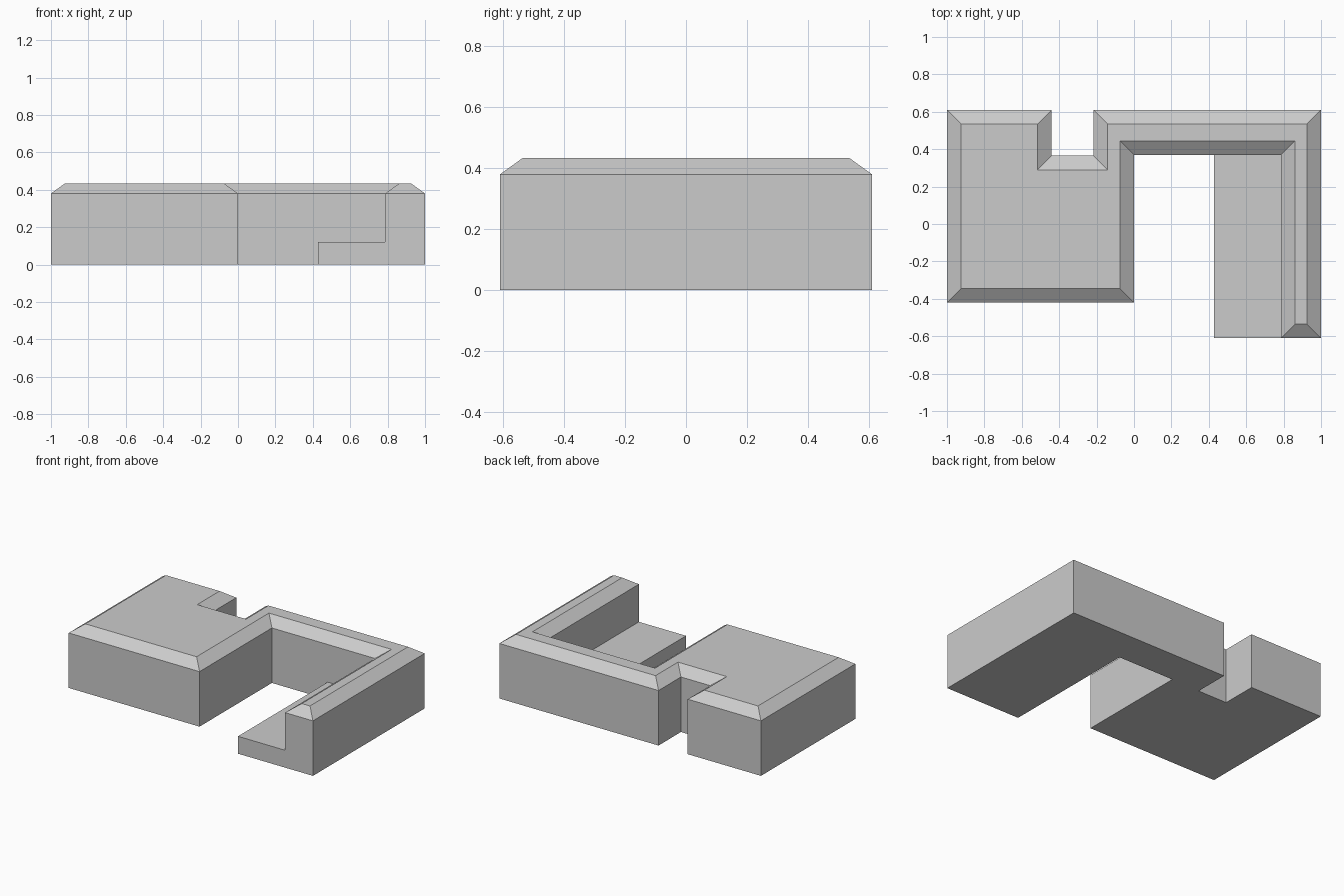
import bpy, bmesh

if "Cube" in bpy.data.objects:
    bpy.data.objects.remove(bpy.data.objects["Cube"])

CHAMFER = 0.075
EAVE, TOP, STEP = 0.38, 0.434, 0.12


def extruded(name, outline, height):
    """Closed prism standing on z = 0; returns the object, its bmesh and top face."""
    bm = bmesh.new()
    base = bm.faces.new([bm.verts.new((x, y, 0)) for x, y in outline])
    res = bmesh.ops.extrude_face_region(bm, geom=[base], use_keep_orig=True)
    top = next(g for g in res["geom"] if isinstance(g, bmesh.types.BMFace))
    for v in top.verts:
        v.co.z = height
    bmesh.ops.recalc_face_normals(bm, faces=bm.faces)
    obj = bpy.data.objects.new(name, bpy.data.meshes.new(name))
    bpy.context.collection.objects.link(obj)
    return obj, bm, top


# Main block: wide left wing, notch at the back, thin back and right walls
outline = [
    (-1, -0.42), (0, -0.42), (0, 0.37), (0.787, 0.37), (0.787, -0.61),
    (1, -0.61), (1, 0.61), (-0.217, 0.61), (-0.217, 0.365),
    (-0.44, 0.365), (-0.44, 0.61), (-1, 0.61),
]
block, bm, top = extruded("building_block", outline, EAVE)

# Chamfered top rim
bmesh.ops.inset_region(bm, faces=[top], thickness=CHAMFER,
                       use_even_offset=True, use_boundary=True)
for v in top.verts:
    v.co.z = TOP
bm.to_mesh(block.data)
bm.free()

# Low step along the inside of the right wall, merged into the block
step, bm, _ = extruded("low_step", [(0.427, -0.61), (0.85, -0.61),
                                    (0.85, 0.42), (0.427, 0.42)], STEP)
bm.to_mesh(step.data)
bm.free()
step.hide_render = True

union = block.modifiers.new("join_step", "BOOLEAN")
union.operation = "UNION"
union.solver = "EXACT"
union.object = step
bpy.context.view_layer.objects.active = block
block.select_set(True)
bpy.ops.object.modifier_apply(modifier=union.name)
bpy.data.objects.remove(step)
